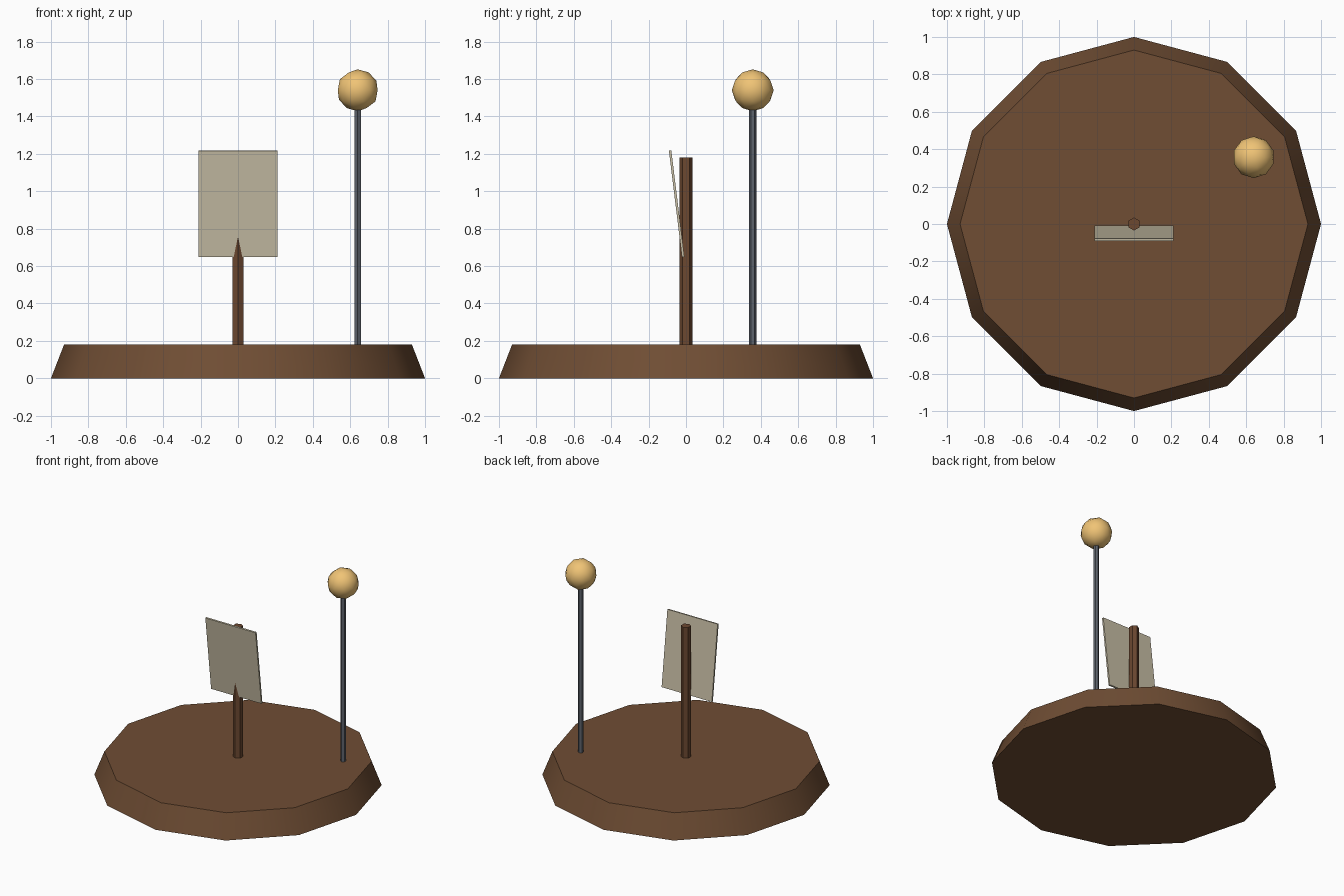
import bpy
import math

if "Cube" in bpy.data.objects:
    bpy.data.objects.remove(bpy.data.objects["Cube"])


def material(name, rgb):
    m = bpy.data.materials.new(name)
    m.diffuse_color = (*rgb, 1)
    m.use_nodes = True
    m.node_tree.nodes["Principled BSDF"].inputs["Base Color"].default_value = m.diffuse_color
    return m


def finish(name, mat, smooth=None):
    ob = bpy.context.object
    ob.name = name
    ob.data.materials.append(mat)
    if smooth is not None:
        bpy.ops.object.shade_smooth_by_angle(angle=math.radians(smooth))
    return ob


def prism(name, sides, r1, r2, z0, z1, mat, x=0, y=0, smooth=None):
    bpy.ops.mesh.primitive_cone_add(vertices=sides, radius1=r1, radius2=r2,
                                    depth=z1 - z0, location=(x, y, (z0 + z1) / 2))
    return finish(name, mat, smooth)


earth = material("earth_brown", (0.16, 0.075, 0.034))
wood = material("wood_brown", (0.15, 0.065, 0.03))
paper = material("pale_board", (0.58, 0.52, 0.38))
metal = material("dark_metal", (0.11, 0.125, 0.15))
glow = material("warm_lamp", (0.87, 0.55, 0.18))

# Twelve-sided tapered base
prism("base", 12, 1.0, 0.93, 0, 0.18, earth, smooth=40)

# Sign post and the tilted board it pokes through
prism("sign_post", 6, 0.035, 0.035, 0.16, 1.18, wood)
bpy.ops.mesh.primitive_cube_add(size=1, location=(0, -0.05, 0.933),
                                rotation=(math.radians(7), 0, 0))
bpy.context.object.scale = (0.425, 0.013, 0.573)
finish("sign_board", paper)

# Lamp pole and ball
LX, LY = 0.64, 0.357
prism("lamp_pole", 6, 0.02, 0.02, 0.16, 1.46, metal, LX, LY)
bpy.ops.mesh.primitive_ico_sphere_add(subdivisions=2, radius=0.112,
                                      location=(LX, LY, 1.54))
finish("lamp_ball", glow, 40)
